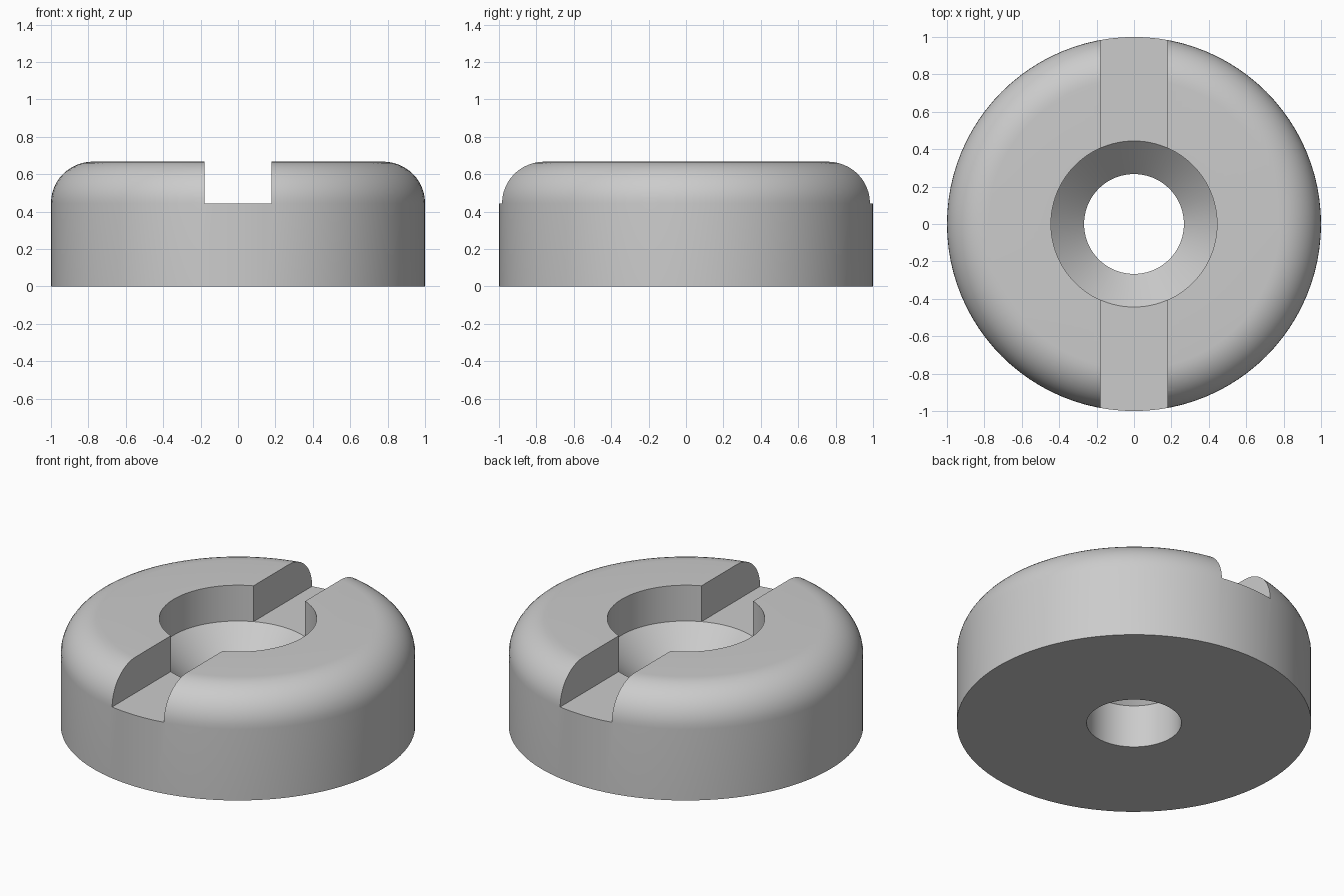
import bpy
import bmesh
import math

if "Cube" in bpy.data.objects:
    bpy.data.objects.remove(bpy.data.objects["Cube"], do_unlink=True)

SEGMENTS = 96
HEIGHT = 0.667
FLOOR = 0.444       # slot floor and top of the countersink
FILLET = HEIGHT - FLOOR
BORE, COUNTERBORE = 0.267, 0.444
SLOT_WIDTH = 0.356

grey = bpy.data.materials.new("light grey")
grey.use_nodes = True
colour = (0.6, 0.6, 0.6, 1)
grey.diffuse_color = colour
grey.node_tree.nodes["Principled BSDF"].inputs["Base Color"].default_value = colour

# Closed section: bottom, rounded shoulder, counterbore, 45 degree countersink, bore
profile = [(BORE, 0), (1, 0)]
for i in range(13):
    a = math.pi / 2 * i / 12
    profile.append((1 - FILLET + FILLET * math.cos(a), FLOOR + FILLET * math.sin(a)))
profile += [(COUNTERBORE, HEIGHT), (COUNTERBORE, FLOOR),
            (BORE, FLOOR - (COUNTERBORE - BORE))]

# Lathe the section into a ring
bm = bmesh.new()
verts = [bm.verts.new((r, 0, z)) for r, z in profile]
edges = [bm.edges.new((v, verts[i - 1])) for i, v in enumerate(verts)]
bmesh.ops.spin(bm, geom=verts + edges, cent=(0, 0, 0), axis=(0, 0, 1),
               angle=math.tau, steps=SEGMENTS, use_merge=True)
bmesh.ops.remove_doubles(bm, verts=bm.verts, dist=1e-5)
bmesh.ops.recalc_face_normals(bm, faces=bm.faces)
mesh = bpy.data.meshes.new("slotted_ring")
bm.to_mesh(mesh)
bm.free()
mesh.materials.append(grey)
ring = bpy.data.objects.new("slotted_ring", mesh)
bpy.context.collection.objects.link(ring)

# Straight slot across the top, front to back
bpy.ops.mesh.primitive_cube_add(size=1, location=(0, 0, FLOOR + 0.5))
cutter = bpy.context.object
cutter.name = "slot_cutter"
cutter.scale = (SLOT_WIDTH, 3, 1)
cutter.data.materials.append(grey)
cutter.hide_render = True

bpy.ops.object.select_all(action='DESELECT')
ring.select_set(True)
bpy.context.view_layer.objects.active = ring
slot = ring.modifiers.new("slot", 'BOOLEAN')
slot.operation = 'DIFFERENCE'
slot.solver = 'EXACT'
slot.object = cutter
bpy.ops.object.modifier_apply(modifier=slot.name)
bpy.data.objects.remove(cutter, do_unlink=True)

bpy.ops.object.shade_smooth_by_angle(angle=math.radians(30))
